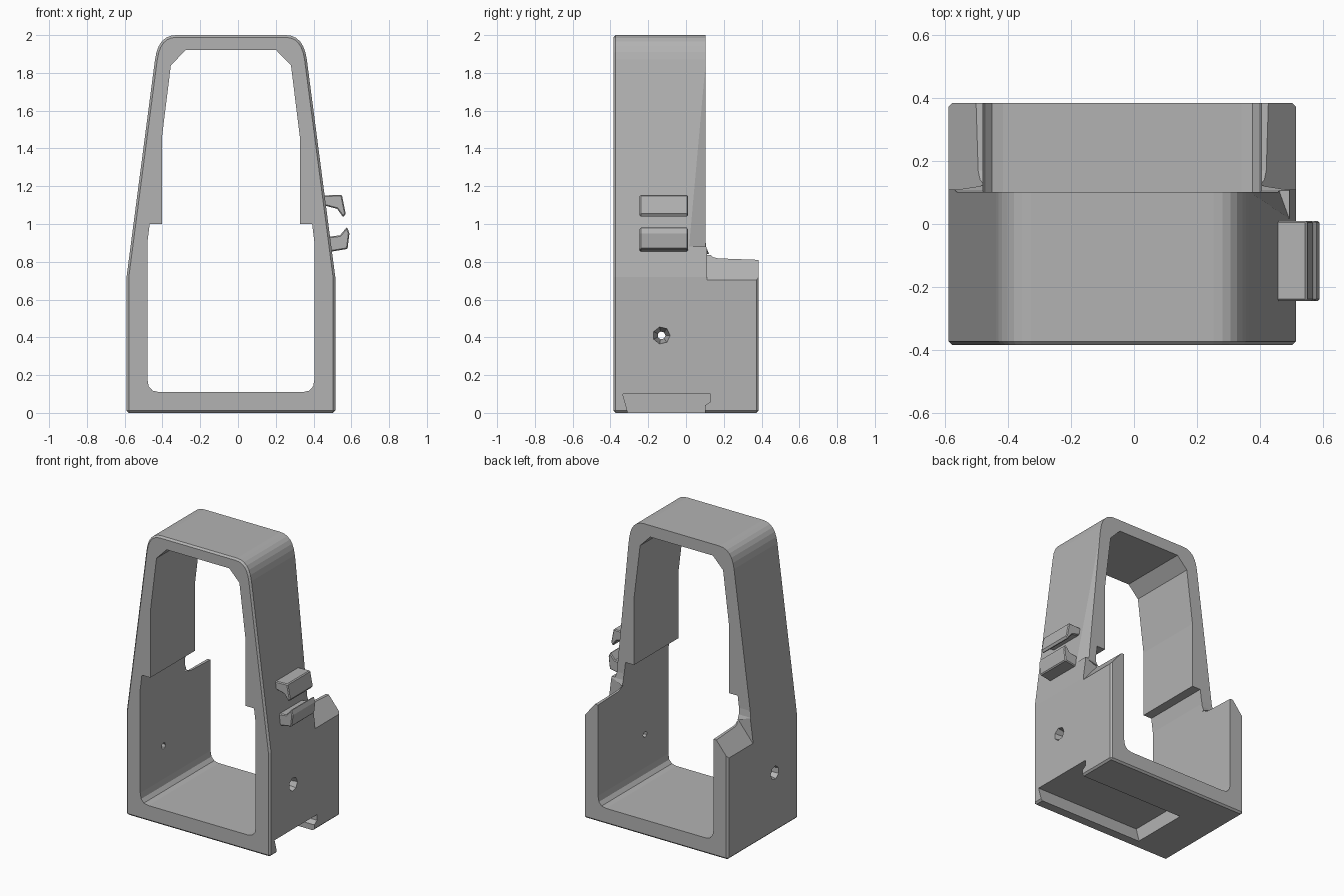
import bpy, bmesh
from mathutils import Vector

if "Cube" in bpy.data.objects:
    bpy.data.objects.remove(bpy.data.objects["Cube"])

grey = bpy.data.materials.new("plain grey")
grey.use_nodes = True
colour = (0.45, 0.45, 0.45, 1)
grey.diffuse_color = colour
grey.node_tree.nodes["Principled BSDF"].inputs["Base Color"].default_value = colour

CX = -0.0375          # middle of the frame
FRONT, BACK = -0.385, 0.385


def finish(name, bm):
    bmesh.ops.recalc_face_normals(bm, faces=bm.faces)
    mesh = bpy.data.meshes.new(name)
    bm.to_mesh(mesh)
    bm.free()
    mesh.materials.append(grey)
    obj = bpy.data.objects.new(name, mesh)
    bpy.context.collection.objects.link(obj)
    return obj


def prism(name, points, axis, start, end):
    """Extrude an outline along y (points are x, z) or x (points are y, z)."""
    bm = bmesh.new()
    place = (lambda p: (p[0], start, p[1])) if axis == "y" else (lambda p: (start, p[0], p[1]))
    face = bm.faces.new([bm.verts.new(place(p)) for p in points])
    moved = bmesh.ops.extrude_face_region(bm, geom=[face])["geom"]
    step = Vector((0, end - start, 0) if axis == "y" else (end - start, 0, 0))
    bmesh.ops.translate(bm, vec=step, verts=[v for v in moved if isinstance(v, bmesh.types.BMVert)])
    return finish(name, bm)


def hull(name, points):
    bm = bmesh.new()
    for p in points:
        bm.verts.new(p)
    bmesh.ops.convex_hull(bm, input=bm.verts)
    return finish(name, bm)


def mirrored(half):
    """Full outline from the half widths of one side, listed bottom to top."""
    return [(CX + w, z) for w, z in half] + [(CX - w, z) for w, z in reversed(half)]


def apply(obj, mod):
    with bpy.context.temp_override(object=obj, active_object=obj, selected_objects=[obj]):
        bpy.ops.object.modifier_apply(modifier=mod.name)


def cut(obj, cutter):
    cutter.hide_render = True
    mod = obj.modifiers.new("cut", "BOOLEAN")
    mod.operation = "DIFFERENCE"
    mod.solver = "EXACT"
    mod.object = cutter
    apply(obj, mod)
    bpy.data.objects.remove(cutter)


def bevel(obj, width, angle):
    mod = obj.modifiers.new("soft edges", "BEVEL")
    mod.width = width
    mod.segments = 1
    mod.limit_method = "ANGLE"
    mod.angle_limit = angle
    apply(obj, mod)


def corner(a, b, c, n=6):
    a, b, c = Vector(a), Vector(b), Vector(c)
    return [tuple(a.lerp(b, i / n).lerp(b.lerp(c, i / n), i / n)) for i in range(n + 1)]


# Tapered outer shell with rounded top corners
outer = [(0.5525, 0), (0.5525, 0.72)] + corner((0.402, 1.87), (0.385, 2.0), (0.29, 2.0))
frame = prism("frame", mirrored(outer), "y", FRONT, BACK)
bevel(frame, 0.012, 1.0)

# Stepped opening through the frame
inner = corner((0.38, 0.11), (0.4425, 0.11), (0.4425, 0.18), 3)
inner += [(0.4425, 0.9), (0.43, 1.0), (0.365, 1.0), (0.365, 1.46), (0.318, 1.84), (0.24, 1.92)]
cut(frame, prism("opening", mirrored(inner), "y", -0.6, 0.6))

# Upper half is shallower than the base, with a curved step at the back
step = [(0.6, 2.2), (0.102, 2.2)] + corner((0.102, 0.92), (0.105, 0.82), (0.17, 0.818), 4)
step += [(BACK, 0.81), (0.6, 0.81)]
cut(frame, prism("back_step", step, "x", -1, 1))

# Sloped tops of the back cheeks
for side in (-1, 1):
    slope = [(CX + side * w, z) for w, z in ((0.5725, 0.68), (0.44, 0.84), (0.6, 0.9))]
    cut(frame, prism("cheek_slope", slope, "y", 0.11, 0.5))

# Long tapering chamfer behind the clips
cut(frame, hull("side_chamfer", [(0.362, 0.104, 1.9), (0.5, 0.0, 0.88), (0.462, 0.104, 0.88),
                                 (0.53, 0.13, 0.88)]))

# Countersunk holes in both side walls
for side in (-1, 1):
    bm = bmesh.new()
    bmesh.ops.create_cone(bm, cap_ends=True, segments=7, radius1=0.016, radius2=0.05, depth=0.15)
    hole = finish("hole", bm)
    hole.rotation_euler = (0, side * 1.5708, 0)
    hole.location = (CX + side * 0.495, -0.13, 0.41)
    bpy.context.view_layer.update()
    cut(frame, hole)

# Rail slot under the base, open on one side
slot = [(-0.31, -0.05), (-0.31, 0.01), (-0.335, 0.1), (0.13, 0.1), (0.13, 0.06), (0.1, 0.04),
        (0.1, -0.05)]
cut(frame, prism("rail_slot", slot, "x", -0.3, 0.7))

# Pair of hooked clips on the left wall
lower = [(0.46, 0.86), (0.5, 0.855), (0.58, 0.868), (0.59, 0.95), (0.577, 0.985), (0.54, 0.94),
         (0.46, 0.93)]
upper = [(0.43, 1.15), (0.55, 1.155), (0.57, 1.055), (0.557, 1.035), (0.525, 1.08), (0.45, 1.1)]
for name, outline in (("lower_clip", lower), ("upper_clip", upper)):
    clip = prism(name, outline, "y", -0.245, 0.01)
    bevel(clip, 0.006, 1.0)
